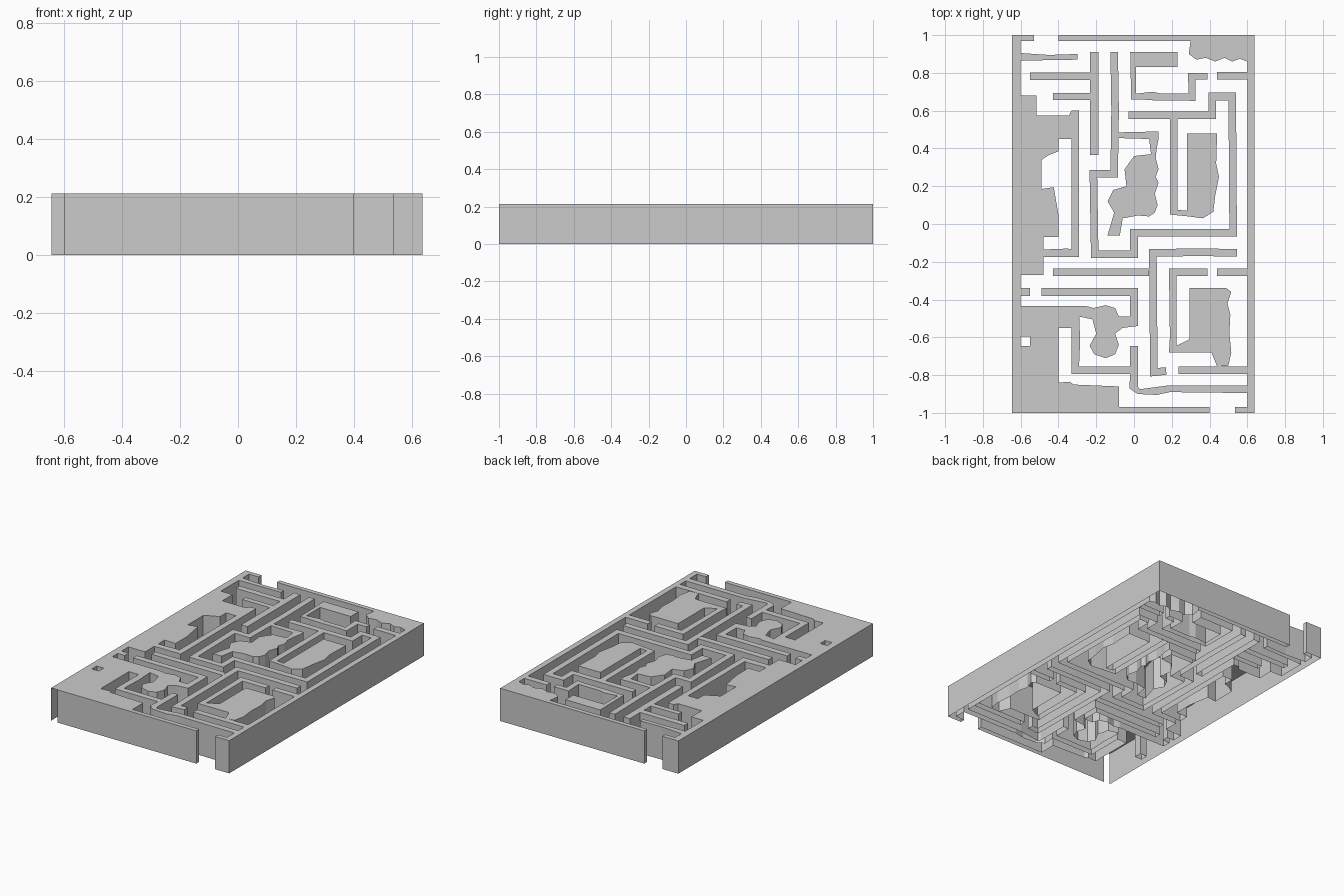
import bpy, bmesh
from mathutils import Vector
from mathutils.geometry import tessellate_polygon

H = 0.213  # wall height


def area(pts):
    return sum(a[0] * b[1] - b[0] * a[1] for a, b in zip(pts, pts[1:] + pts[:1]))


def block(name, outline, holes=(), skip=()):
    """Flat top with side walls and open underside; skip = edges left without a side."""
    loops = [list(outline)] + [list(h) for h in holes]
    bm = bmesh.new()
    tops, flat = [], []
    for li, loop in enumerate(loops):
        ccw = area(loop) > 0
        t = [bm.verts.new((x, y, H)) for x, y in loop]
        b = [bm.verts.new((x, y, 0)) for x, y in loop]
        n = len(loop)
        for i in range(n):
            if li == 0 and i in skip:
                continue
            j = (i + 1) % n
            f = [b[i], b[j], t[j], t[i]]
            bm.faces.new(f if ccw == (li == 0) else f[::-1])
        tops += t
        flat.append([Vector((x, y, 0)) for x, y in loop])
    for tri in tessellate_polygon(flat):
        f = [tops[i] for i in tri]
        if len(set(f)) == 3:
            face = bm.faces.new(f)
            face.normal_update()
            if face.normal.z < 0:
                face.normal_flip()
    mesh = bpy.data.meshes.new(name)
    bm.to_mesh(mesh)
    bm.free()
    ob = bpy.data.objects.new(name, mesh)
    bpy.context.collection.objects.link(ob)
    return ob


def wall(name, path, width=0.04, start=True, end=True):
    """Mitred wall along a path; start/end tell whether the ends are closed."""
    p = [Vector(q) for q in path]
    dirs = [(b - a).normalized() for a, b in zip(p, p[1:])]
    left, right = [], []
    for i, q in enumerate(p):
        d0, d1 = dirs[max(i - 1, 0)], dirs[min(i, len(dirs) - 1)]
        n0, n1 = Vector((-d0.y, d0.x)), Vector((-d1.y, d1.x))
        m = (n0 + n1) / (1 + n0.dot(n1)) * width / 2
        left.append(tuple(q + m))
        right.append(tuple(q - m))
    n = len(p)
    skip = ([] if end else [n - 1]) + ([] if start else [2 * n - 1])
    block(name, right + left[::-1], skip=skip)


# Outer frame: outside edge and lower channel
outer = [(-.53, 1), (-.645, 1), (-.645, -1), (-.6, -1), (.4, -1), (.4, -.97), (-.08, -.97),
         (-.08, -.86), (-.32, -.85), (-.34, -.835), (-.4, -.84), (-.4, -.55), (-.33, -.55),
         (-.33, -.795), (-.02, -.795), (-.025, -.87), (.02, -.9), (.12, -.905), (.19, -.89),
         (.6, -.895), (.6, -.97), (.535, -.97), (.535, -1), (.637, -1), (.637, 1), (-.4, 1),
         (-.4, .97), (.3, .97), (.29, .9), (.33, .87), (.38, .88), (.43, .86), (.48, .88),
         (.52, .86), (.56, .875), (.6, .86)]
# Lower-left rooms with the bulging pillar
lower = [(.6, -.855), (.18, -.855), (.03, -.875), (.02, -.86), (.02, -.645), (-.02, -.645),
         (-.02, -.755), (-.29, -.755), (-.29, -.73), (-.285, -.62), (-.29, -.49), (-.22, -.505), (-.2, -.58),
         (-.235, -.645), (-.21, -.69), (-.15, -.71), (-.1, -.69), (-.08, -.64), (-.1, -.58),
         (-.06, -.55), (.02, -.54), (.02, -.34), (-.49, -.34), (-.49, -.38), (-.02, -.38),
         (-.02, -.49), (-.08, -.49), (-.1, -.445), (-.15, -.43), (-.215, -.445), (-.25, -.435)]
# Left side with its steps
left = [(-.6, -.435), (-.6, -.38), (-.55, -.38), (-.55, -.34), (-.6, -.34), (-.6, -.27),
        (-.48, -.27), (-.48, -.175), (-.29, -.175), (-.29, .6), (-.33, .6), (-.345, .575),
        (-.515, .575), (-.515, .68), (-.6, .68), (-.6, .865), (-.3, .87), (-.3, .9),
        (-.45, .895), (-.6, .905), (-.6, .97), (-.53, .97)]
pocket = [(-.33, .45), (-.4, .45), (-.4, .385), (-.45, .365), (-.49, .34), (-.49, .185),
          (-.425, .195), (-.4, .05), (-.4, -.07), (-.48, -.07), (-.48, -.135), (-.35, -.13),
          (-.33, -.135)]
square = [(-.6, -.595), (-.55, -.595), (-.55, -.645), (-.6, -.645)]
block("outer_frame", outer + lower + left, [pocket, square], skip=[2])

# Stubs on the right side
for i, (x, y) in enumerate([(.44, .785), (.44, -.255), (.235, -.775)]):
    wall(f"right_stub_{i}", [(x, y), (.6, y)], end=False)

# Upper-left comb
wall("comb_spine", [(-.21, .91), (-.21, .365)], .045)
wall("comb_upper", [(-.55, .783), (-.2325, .783)], end=False)
wall("comb_lower", [(-.43, .675), (-.2325, .675)], .035, end=False)

# Long winding wall through the middle
wall("winding_wall", [(-.105, .91), (-.1, .6), (-.105, .265), (-.215, .265), (-.208, -.16),
                      (0, -.16), (0, -.047), (.525, -.047), (.52, .675), (.415, .675),
                      (.415, .575), (-.03, .575)])

# Centre pillar with its arm
block("centre_pillar", [(-.085, .485), (-.085, .455), (.08, .45), (.09, .37), (0, .36),
                        (-.05, .29), (-.04, .2), (-.11, .18), (-.14, .12), (-.105, .06),
                        (-.14, -.06), (-.075, -.06), (-.06, .03), (.02, .045), (.08, .04),
                        (.11, .06), (.125, .1), (.11, .16), (.13, .22), (.115, .25),
                        (.13, .29), (.115, .35), (.12, .4), (.13, .45), (.13, .49)], skip=[0])

# Upper room
block("upper_room", [(-.02, .91), (.23, .91), (.23, .83), (.01, .83), (.01, .69), (.1, .7),
                     (.14, .69), (.29, .69), (.285, .8), (.39, .8), (.39, .765), (.325, .765),
                     (.325, .65), (.27, .655), (.1, .655), (.03, .66), (-.015, .66)])

# Right room: wall and wavy pillar
block("right_room", [(.19, .555), (.19, .05), (.29, .04), (.365, .03), (.42, .065), (.43, .15),
                     (.45, .25), (.435, .32), (.44, .48), (.28, .48), (.28, .07), (.23, .075),
                     (.23, .555)], skip=[12])

# Lower spine
wall("lower_spine", [(.545, -.152), (.35, -.15), (.1, -.152), (.105, -.785), (.17, -.778)])
wall("lower_arm", [(-.43, -.255), (.08, -.255)], end=False)

# Lower-right room
block("lower_right_room", [(.39, -.235), (.185, -.235), (.19, -.6), (.185, -.68), (.41, -.68),
                           (.44, -.755), (.5, -.75), (.515, -.68), (.505, -.58), (.51, -.48),
                           (.495, -.42), (.515, -.36), (.49, -.34), (.295, -.34), (.295, -.61),
                           (.225, -.645), (.225, -.275), (.39, -.275)])
